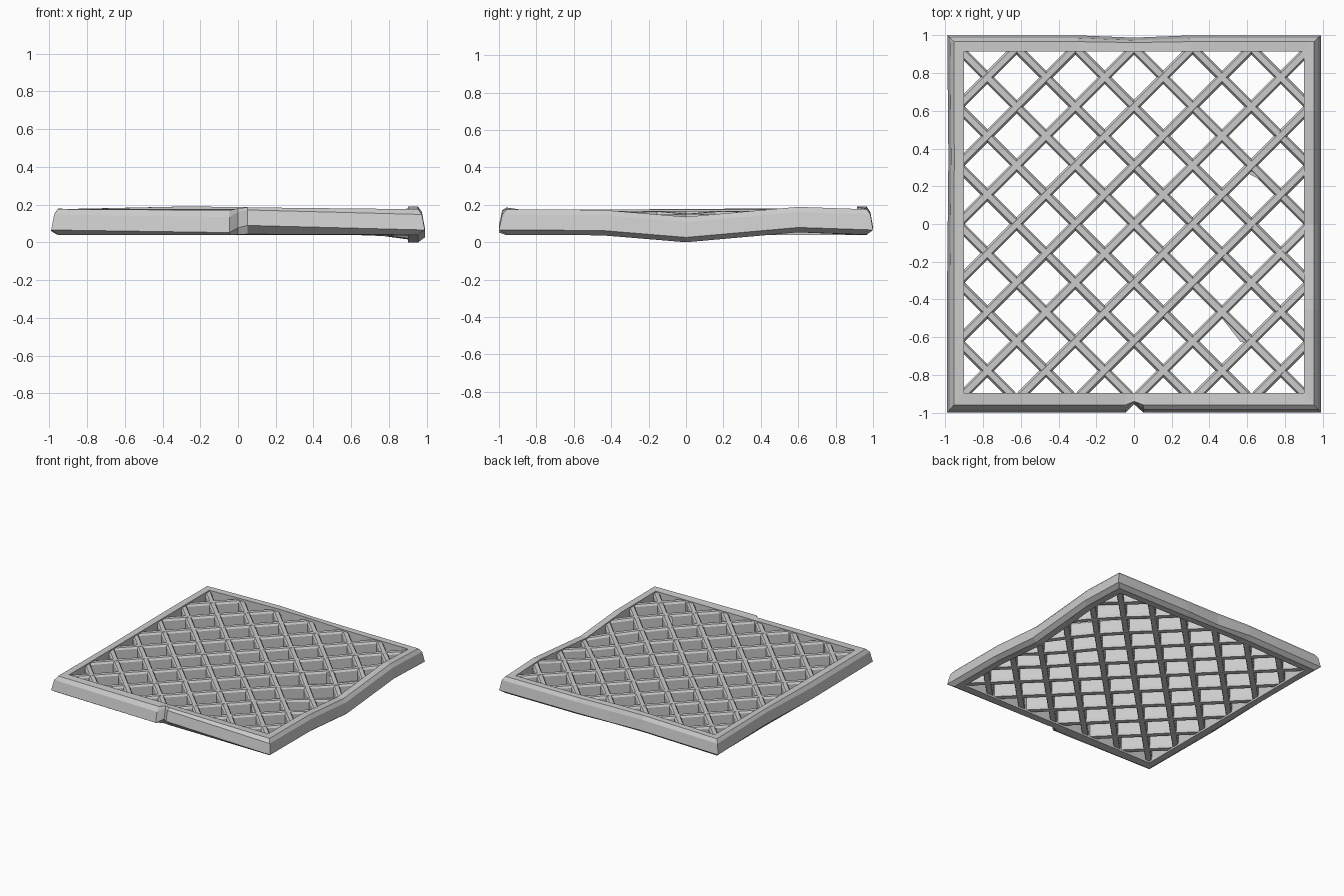
import bpy, bmesh, math

if "Cube" in bpy.data.objects:
    bpy.data.objects.remove(bpy.data.objects["Cube"])

HX, HY = 0.99, 1.0
STEP = 0.311           # lattice spacing along x


def sweep(name, rings, closed):
    """Skin a list of equal-sized rings; join the ends or cap them."""
    bm = bmesh.new()
    add_sweep(bm, rings, closed)
    return finish(name, bm)


def add_sweep(bm, rings, closed):
    vs = [[bm.verts.new(p) for p in r] for r in rings]
    n, m = len(vs), len(vs[0])
    for i in range(n if closed else n - 1):
        a, b = vs[i], vs[(i + 1) % n]
        for j in range(m):
            k = (j + 1) % m
            bm.faces.new((a[j], a[k], b[k], b[j]))
    if not closed:
        bm.faces.new(vs[0])
        bm.faces.new(vs[-1])


def finish(name, bm):
    bmesh.ops.recalc_face_normals(bm, faces=bm.faces)
    me = bpy.data.meshes.new(name)
    bm.to_mesh(me)
    bm.free()
    ob = bpy.data.objects.new(name, me)
    bpy.context.collection.objects.link(ob)
    return ob


def interp(pts, t):
    for (a, u), (b, v) in zip(pts, pts[1:]):
        if a <= t <= b:
            return u + (v - u) * (t - a) / (b - a)
    return 0.0


# Sag and rise of the right-hand rail, fading into the lattice
RIGHT = [(-1, 0), (-0.45, -0.003), (0, -0.04), (0.6, 0.013), (1, 0)]


def warp(x, y):
    f = min(max((x - 0.45) / 0.45, 0), 1)
    return interp(RIGHT, y) * f


# Frame: (inset, z, outer edge weight) profile carried round the square
PROFILE = [(0.0, 0.066, 1), (0.015, 0.148, 1), (0.035, 0.176, 0.4),
           (0.09, 0.176, 0), (0.09, 0.04, 0), (0.035, 0.04, 0.15)]

# Stations: x, y, lift of whole section, lift of outer edge, outer dent
stations = [(-HX, -HY, 0, 0, 0),
            (-0.045, -HY, 0, -0.014, 0),
            (0, -HY, 0, 0.012, 0.045),
            (0.05, -HY, 0, 0.024, 0),
            (HX, -HY, 0, 0, 0)]
stations += [(HX, y, dz, 0, 0) for y, dz in RIGHT[1:-1]]
stations += [(HX, HY, 0, 0, 0),
             (0.3, HY, 0.002, 0, 0),
             (0, HY, 0.012, -0.012, 0.012),
             (-0.3, HY, 0.014, 0, 0),
             (-HX, HY, 0, 0, 0),
             (-HX, 0.35, 0, 0.01, 0.006),
             (-HX, -0.25, 0, -0.006, 0)]

rings = []
for x, y, lift, edge, dent in stations:
    ring = []
    for d, z, w in PROFILE:
        px, py = x, y
        if abs(x) == HX:
            px = x - math.copysign(d + dent * w, x)
        if abs(y) == HY:
            dy = d * (1.17 if y < 0 else 0.95) + dent * w
            py = y - math.copysign(dy, y)
        ring.append((px, py, z + lift + edge * w))
    rings.append(ring)
sweep("frame", rings, True)

# Lattice: bevelled bars along both diagonals, ends buried in the frame
SECTION = [(-0.02, 0.055), (-0.025, 0.075), (-0.025, 0.152), (-0.015, 0.167),
           (0.015, 0.167), (0.025, 0.152), (0.025, 0.075), (0.02, 0.055)]


def lattice(name, s, drop):
    """Bars on the lines y = s * x + c."""
    bm = bmesh.new()
    for k in range(-5, 6):
        c = k * STEP
        xs = sorted([(-0.91 - c) * s, (0.935 - c) * s])
        x0, x1 = max(-0.92, xs[0]), min(0.92, xs[1])
        n = max(1, round((x1 - x0) / (STEP / 2)))
        rr = []
        for i in range(n + 1):
            x = x0 + (x1 - x0) * i / n
            y = s * x + c
            dz = warp(x, y) - drop
            q = math.sqrt(0.5)
            rr.append([(x - s * o * q, y + o * q, z + dz) for o, z in SECTION])
        add_sweep(bm, rr, False)
    return finish(name, bm)


lattice("rising_bars", 1, 0)
lattice("falling_bars", -1, 0.001)


# Bent slivers where a bar is chipped
def sliver(name, pts, z0, z1):
    sweep(name, [[(x, y, z + warp(x, y)) for x, y in pts] for z in (z0, z1)], False)


sliver("chip_front", [(0.45, -0.48), (0.50, -0.50), (0.60, -0.63), (0.565, -0.625)], 0.08, 0.16)
sliver("chip_back", [(0.585, 0.29), (0.66, 0.27), (0.70, 0.22), (0.62, 0.26)], 0.08, 0.16)
